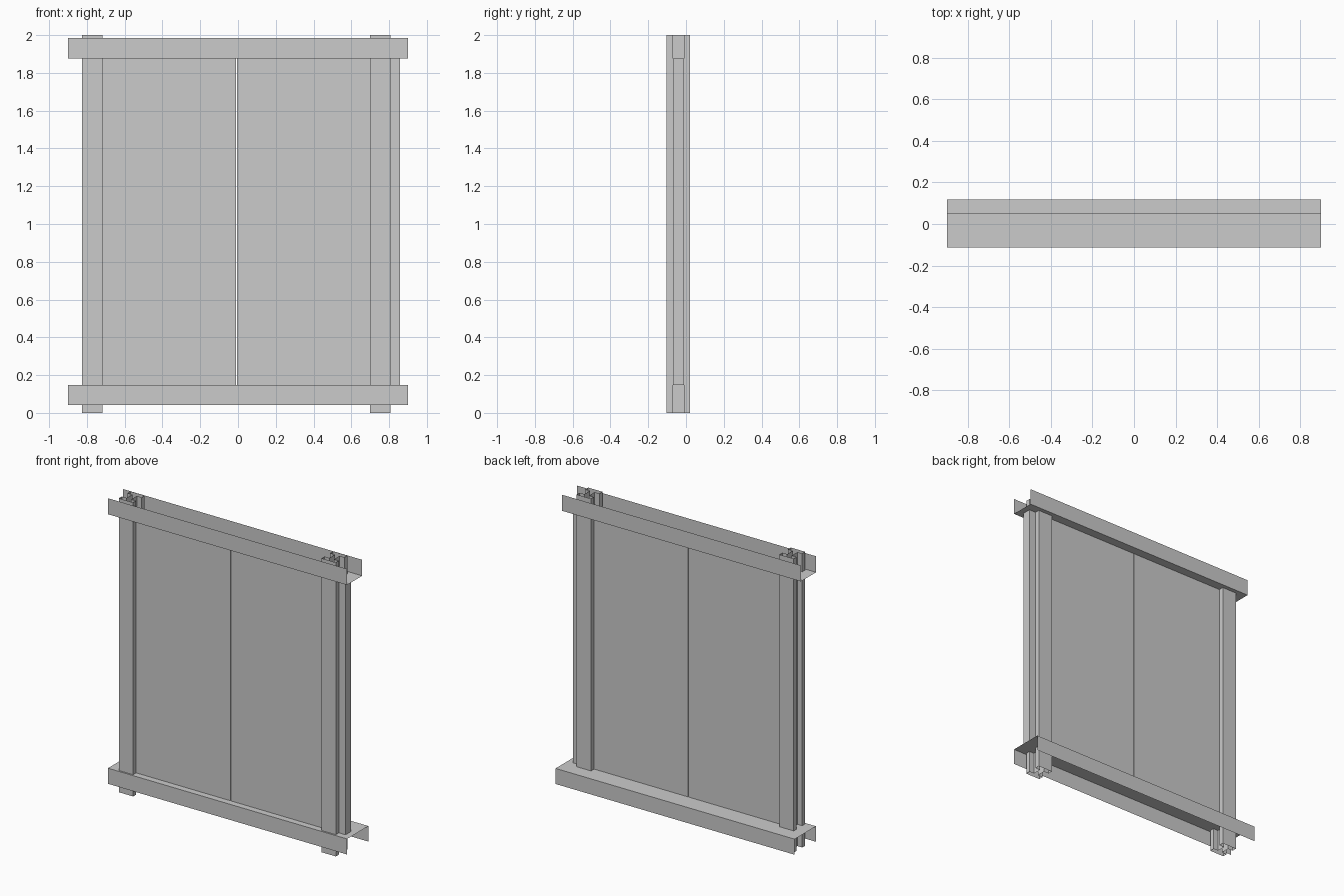
import bpy, bmesh

if "Cube" in bpy.data.objects:
    bpy.data.objects.remove(bpy.data.objects["Cube"])


def sheet(name, points, offset, closed=False):
    """Sweep a profile of 3D points along an offset into an open sheet."""
    bm = bmesh.new()
    a = [bm.verts.new(p) for p in points]
    b = [bm.verts.new([p[i] + offset[i] for i in range(3)]) for p in points]
    n = len(points)
    for i in range(n if closed else n - 1):
        j = (i + 1) % n
        bm.faces.new((a[i], a[j], b[j], b[i]))
    bmesh.ops.recalc_face_normals(bm, faces=bm.faces)
    me = bpy.data.meshes.new(name)
    bm.to_mesh(me)
    bm.free()
    ob = bpy.data.objects.new(name, me)
    bpy.context.collection.objects.link(ob)
    return ob


def box(name, x0, x1, y0, y1, z0, z1):
    bpy.ops.mesh.primitive_cube_add(
        size=1, location=((x0 + x1) / 2, (y0 + y1) / 2, (z0 + z1) / 2))
    ob = bpy.context.object
    ob.name = name
    ob.scale = (x1 - x0, y1 - y0, z1 - z0)


def rail(name, y0, y1, z_web, z_lip):
    """U channel running along x."""
    section = [(y0, z_lip), (y0, z_web), (y1, z_web), (y1, z_lip)]
    sheet(name, [(-0.9, y, z) for y, z in section], (1.8, 0, 0))


# Top channel opens upward, wider bottom channel opens downward
rail("top_rail", -0.113, 0.05, 1.876, 1.985)
rail("bottom_rail", -0.113, 0.117, 0.148, 0.042)

# H-section posts, open at the ends
for name, cx in (("left_post", -0.772), ("right_post", 0.754)):
    half, web, yc = 0.054, 0.017, -0.04
    quarter = [(half, 0.062), (half, 0.03), (web, 0.03)]
    right = quarter + [(x, -y) for x, y in reversed(quarter)]
    outline = right + [(-x, y) for x, y in reversed(right)]
    sheet(name, [(cx + x, yc + y, 0) for x, y in outline], (0, 0, 2), closed=True)

# Infill panels held in the post slots
for name, x0, x1 in (("left_panel", -0.755, -0.01), ("right_panel", -0.006, 0.737),
                     ("end_panel", 0.771, 0.858)):
    box(name, x0, x1, -0.069, -0.011, 0.148, 1.876)
